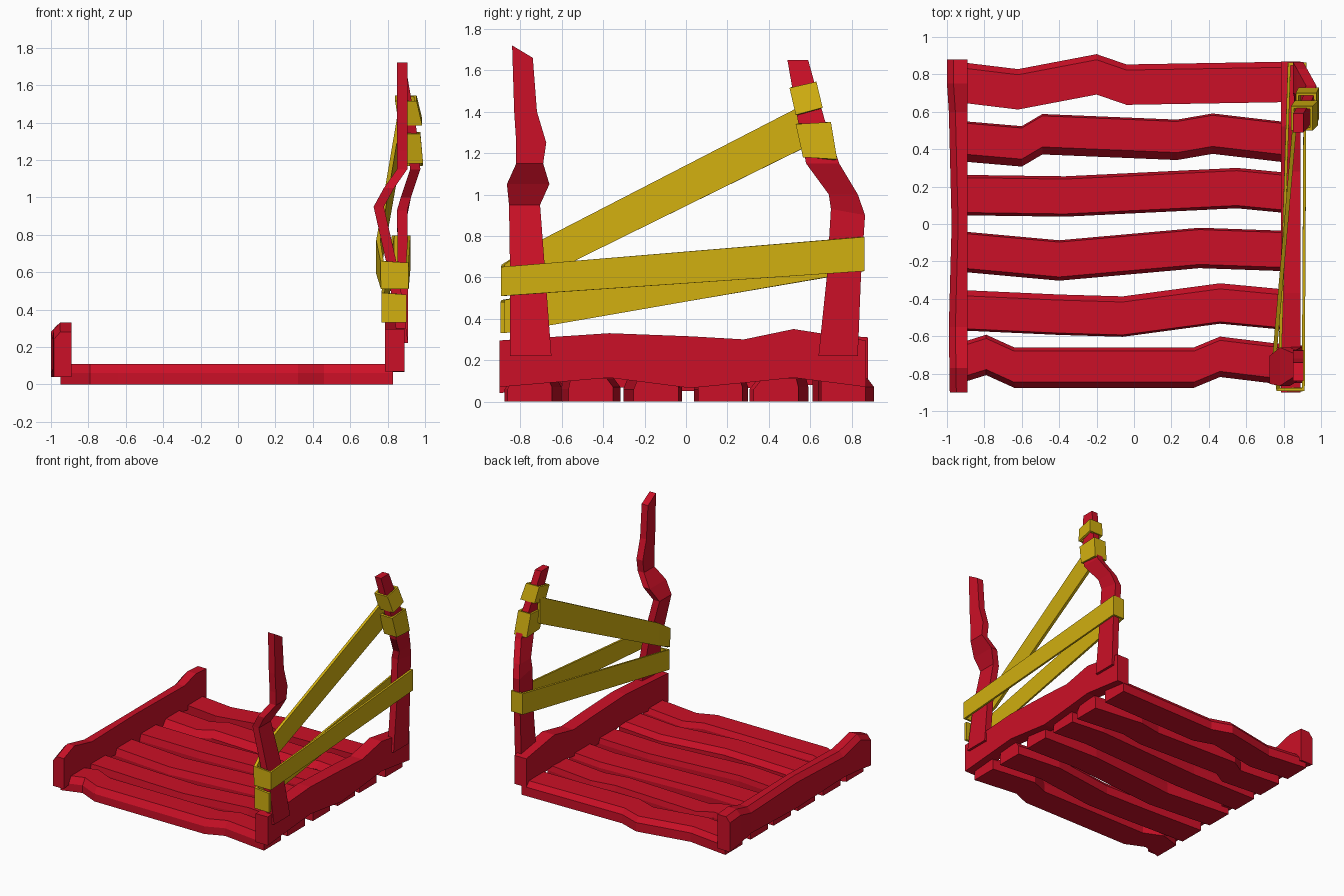
import bpy
from mathutils import Vector

if "Cube" in bpy.data.objects:
    bpy.data.objects.remove(bpy.data.objects["Cube"])


def material(name, color):
    m = bpy.data.materials.new(name)
    m.diffuse_color = (*color, 1)
    m.use_nodes = True
    m.node_tree.nodes["Principled BSDF"].inputs["Base Color"].default_value = m.diffuse_color
    return m


RED = material("red_wood", (0.6, 0.005, 0.02))
YELLOW = material("yellow_tape", (0.64, 0.43, 0.005))


def add_mesh(name, verts, faces, mat):
    me = bpy.data.meshes.new(name)
    me.from_pydata(verts, [], faces)
    me.materials.append(mat)
    ob = bpy.data.objects.new(name, me)
    bpy.context.collection.objects.link(ob)
    # consistent outward normals
    import bmesh
    bm = bmesh.new()
    bm.from_mesh(me)
    bmesh.ops.recalc_face_normals(bm, faces=bm.faces)
    bm.to_mesh(me)
    bm.free()
    return ob


def loft(name, rings, mat):
    """Capped solid through a list of equal-length cross-sections."""
    n = len(rings[0])
    verts = [v for r in rings for v in r]
    faces = [(i * n + k, i * n + (k + 1) % n, (i + 1) * n + (k + 1) % n, (i + 1) * n + k)
             for i in range(len(rings) - 1) for k in range(n)]
    faces += [tuple(range(n)), tuple(range(len(verts) - n, len(verts)))]
    return add_mesh(name, verts, faces, mat)


# Deck planks: centre line (x, y), then top-edge inset on the low and high side
planks = [
    ([(-.95, .76), (-.62, .72), (-.2, .80), (-.04, .745), (.83, .76)], 0, .03),
    ([(-.95, .445), (-.6, .415), (-.49, .48), (.23, .45), (.42, .483), (.83, .435)], .04, .01),
    ([(-.95, .155), (-.37, .147), (.55, .192), (.83, .165)], .015, .015),
    ([(-.95, -.145), (-.4, -.195), (.35, -.128), (.83, -.145)], .02, .01),
    ([(-.95, -.46), (-.4, -.485), (-.06, -.495), (.46, -.425), (.83, -.46)], .01, .03),
    ([(-.95, -.75), (-.79, -.7), (-.64, -.768), (.32, -.768), (.46, -.71), (.83, -.755)], .03, .02),
]
HALF, TOP = .108, .11
for i, (line, lo, hi) in enumerate(planks):
    loft(f"deck_plank_{i + 1}",
         [[(x, y - HALF, 0), (x, y + HALF, 0), (x, y + HALF, .07), (x, y + HALF - hi, TOP),
           (x, y - HALF + lo, TOP), (x, y - HALF, .06)] for x, y in line], RED)

# Side rails: (y, outer x, bottom z, top z)
right_rail = [(-.9, .89, .07, .295), (-.37, .89, .115, .33), (.02, .89, .065, .315),
              (.28, .89, .09, .30), (.52, .89, .115, .35), (.87, .89, .07, .295)]
loft("right_rail", [[(.785, y, b), (x, y, b), (x, y, t), (.785, y, t)]
                    for y, x, b, t in right_rail], RED)

left_rail = [(-.9, -.985, .04, .28), (-.77, -.987, .06, .33), (-.55, -.99, .08, .28),
             (0, -.975, .05, .29), (.6, -.99, .08, .28), (.75, -1, .06, .32), (.88, -1, .04, .31)]
loft("left_rail", [[(x, y, b), (-.89, y, b), (-.89, y, t), (x + .035, y, t), (x, y, t - .04)]
                   for y, x, b, t in left_rail], RED)

# Crooked posts: (x, front y, front z, back y, back z)
posts = {
    "front_post": [(.855, -.85, .22, -.65, .22), (.80, -.85, .62, -.68, .62),
                   (.725, -.855, .95, -.705, .95), (.78, -.865, 1.05, -.66, 1.05),
                   (.85, -.82, 1.15, -.69, 1.15), (.85, -.82, 1.25, -.675, 1.25),
                   (.85, -.83, 1.40, -.72, 1.40), (.85, -.84, 1.72, -.74, 1.66)],
    "back_post": [(.855, .64, .22, .83, .22), (.855, .68, .6, .845, .6),
                  (.85, .70, .93, .865, .90), (.87, .69, 1.0, .83, 1.0),
                  (.92, .58, 1.15, .74, 1.15), (.90, .54, 1.36, .67, 1.36),
                  (.85, .49, 1.65, .59, 1.65)],
}
for name, secs in posts.items():
    loft(name, [[(x, a, za), (x + .055, a, za), (x + .055, b, zb), (x, b, zb)]
                for x, a, za, b, zb in secs], RED)

# Barrier tape wound around both posts: (x, y, bottom z, top z)
tape = [(.865, .60, 1.24, 1.45), (.75, -.72, .59, .77), (.77, -.885, .51, .66),
        (.905, -.885, .51, .65), (.915, .855, .63, .795), (.83, .855, .63, .795),
        (.775, -.885, .33, .49), (.90, -.885, .33, .48)]
ribbon = add_mesh("barrier_tape",
                  [v for x, y, b, t in tape for v in ((x, y, b), (x, y, t))],
                  [(2 * i, 2 * i + 2, 2 * i + 3, 2 * i + 1) for i in range(len(tape) - 1)], YELLOW)
solid = ribbon.modifiers.new("thickness", 'SOLIDIFY')
solid.thickness, solid.offset = .022, 0

# Tape collars on the back post: (x0, x1, y0, y1, z front, z back) for bottom and top
collars = {
    "upper_collar": [(.86, .985, .53, .66, 1.385, 1.42), (.84, .955, .50, .63, 1.515, 1.545)],
    "lower_collar": [(.88, .99, .565, .73, 1.18, 1.17), (.865, .975, .53, .70, 1.34, 1.35)],
}
for name, ends in collars.items():
    verts = [v for x0, x1, y0, y1, zf, zb in ends
             for v in ((x0, y0, zf), (x1, y0, zf), (x1, y1, zb), (x0, y1, zb))]
    collar = add_mesh(name, verts,
                      [(k, (k + 1) % 4, 4 + (k + 1) % 4, 4 + k) for k in range(4)], YELLOW)
    wall = collar.modifiers.new("wall", 'SOLIDIFY')
    wall.thickness, wall.offset = .02, -1
